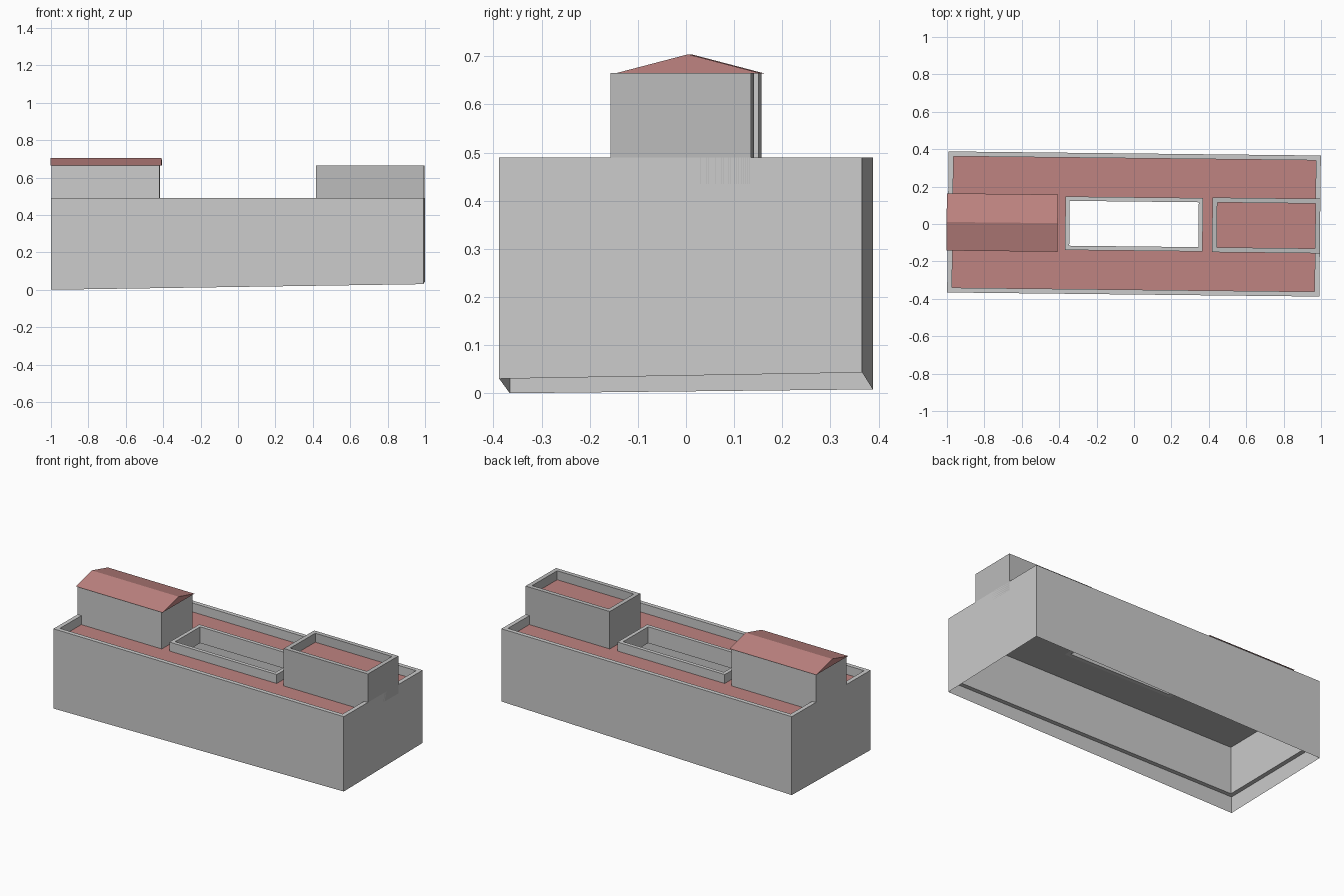
import bpy, bmesh, math

if "Cube" in bpy.data.objects:
    bpy.data.objects.remove(bpy.data.objects["Cube"])

TILT = -0.011          # the whole block is turned very slightly
T = 0.026              # parapet thickness
RED = bpy.data.materials.new("roof_red")
RED.diffuse_color = (0.52, 0.23, 0.22, 1)
RED.use_nodes = True
RED.node_tree.nodes["Principled BSDF"].inputs["Base Color"].default_value = RED.diffuse_color
GREY = bpy.data.materials.new("wall_grey")
GREY.diffuse_color = (0.5, 0.5, 0.5, 1)
GREY.use_nodes = True
GREY.node_tree.nodes["Principled BSDF"].inputs["Base Color"].default_value = GREY.diffuse_color


def rect(x0, x1, y0, y1):
    return [(x0, y0), (x1, y0), (x1, y1), (x0, y1)]


def inset(r, t):
    return rect(r[0][0] + t, r[1][0] - t, r[0][1] + t, r[2][1] - t)


def ring(bm, pts, z):
    zs = z if isinstance(z, (list, tuple)) else [z] * len(pts)
    return [bm.verts.new((x, y, h)) for (x, y), h in zip(pts, zs)]


def bridge(bm, a, b):
    n = len(a)
    return [bm.faces.new((a[i], a[(i + 1) % n], b[(i + 1) % n], b[i])) for i in range(n)]


def finish(bm, name, mats=()):
    me = bpy.data.meshes.new(name)
    bm.to_mesh(me)
    bm.free()
    for m in mats:
        me.materials.append(m)
    ob = bpy.data.objects.new(name, me)
    ob.rotation_euler.z = TILT
    bpy.context.collection.objects.link(ob)
    return ob


def frame(name, outer, inner, z0, z1, red_top=False):
    """Rectangular ring with solid thickness."""
    bm = bmesh.new()
    ob_, ot = ring(bm, outer, z0), ring(bm, outer, z1)
    ib, it = ring(bm, inner, z0), ring(bm, inner, z1)
    bridge(bm, ob_, ot)
    top = bridge(bm, ot, it)
    bridge(bm, it, ib)
    bridge(bm, ib, ob_)
    for f in top:
        f.material_index = int(red_top)
    return finish(bm, name, (GREY, RED) if red_top else ())


BODY = rect(-0.995, 0.995, -0.377, 0.377)
COURT = rect(-0.368, 0.368, -0.143, 0.143)
TOP, ROOF, UNDER, FOOT = 0.49, 0.435, 0.39, 0.1

# main walls with parapet, hollow inside
frame("main_walls", BODY, inset(BODY, T), FOOT, TOP)

# thin skirt following the sloping ground
bm = bmesh.new()
bridge(bm, ring(bm, BODY, [0.0, 0.03, 0.043, 0.008]), ring(bm, BODY, FOOT))
finish(bm, "ground_skirt")

# flat main roof and the rim of the light well
frame("main_roof", inset(BODY, T), COURT, UNDER, ROOF, True)
frame("light_well_rim", COURT, inset(COURT, T - 0.003), UNDER, TOP)

# roof block with parapet (right end)
bm = bmesh.new()
R = rect(0.418, 0.995, -0.146, 0.146)
base, top = ring(bm, R, ROOF), ring(bm, R, 0.665)
rim, floor = ring(bm, inset(R, T), 0.665), ring(bm, inset(R, T), 0.61)
bridge(bm, base, top)
bridge(bm, top, rim)
bridge(bm, rim, floor)
bm.faces.new(floor).material_index = 1
finish(bm, "right_roof_block", (GREY, RED))

# roof block under the gable (left end)
bm = bmesh.new()
L = rect(-0.995, -0.418, -0.146, 0.146)
base, top = ring(bm, L, ROOF), ring(bm, L, 0.664)
bridge(bm, base, top)
finish(bm, "left_roof_block")

# gable roof prism
bm = bmesh.new()
ends = [[bm.verts.new((x, y, z)) for y, z in ((-0.153, 0.664), (0.153, 0.664), (0, 0.704))]
        for x in (-1.002, -0.408)]
bridge(bm, ends[0], ends[1])
bm.faces.new(ends[0])
bm.faces.new(ends[1])
bmesh.ops.recalc_face_normals(bm, faces=bm.faces)
finish(bm, "gable_roof", (RED,))
